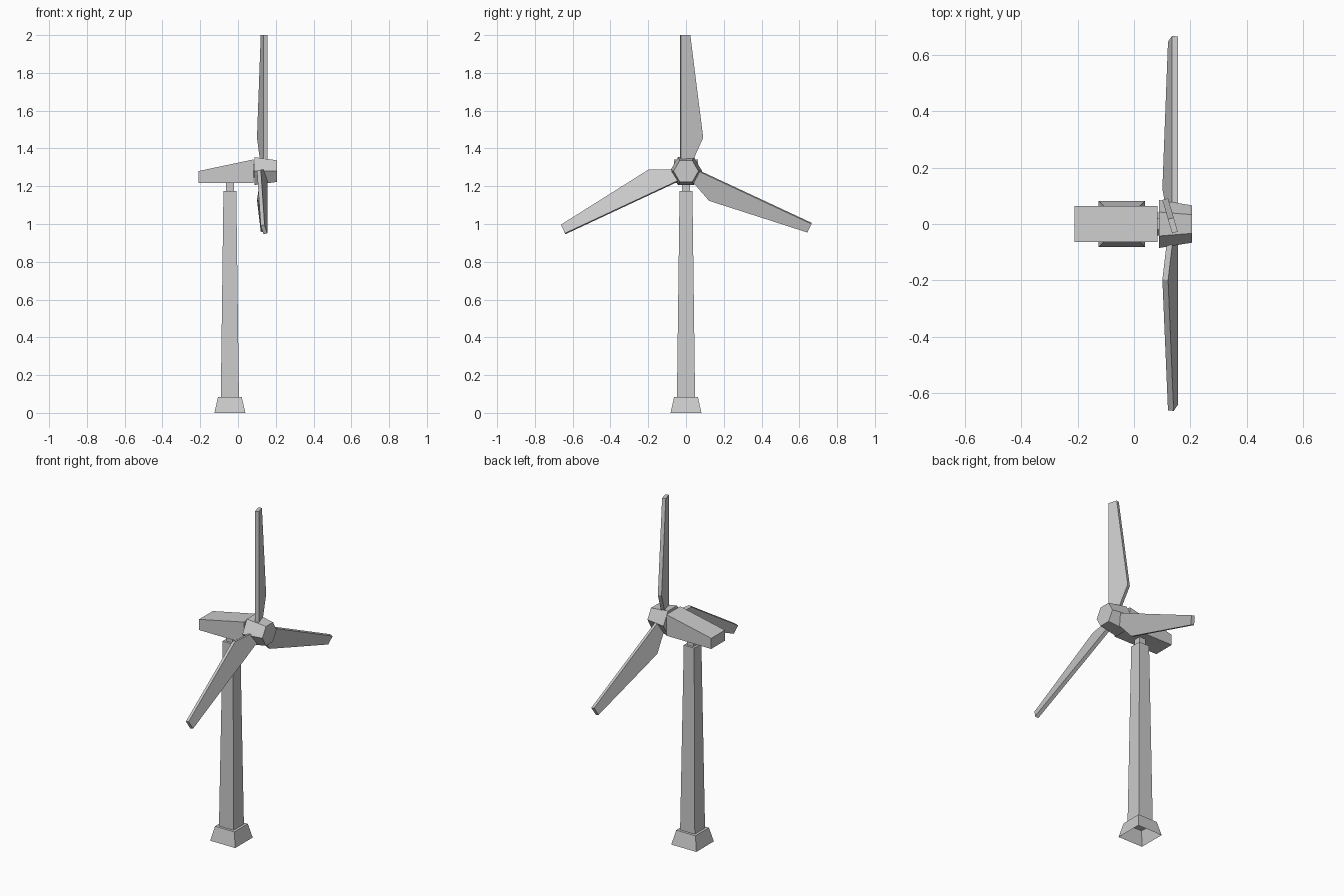
import bpy
import math
from mathutils import Matrix, Vector

old = bpy.data.objects.get("Cube")
if old:
    bpy.data.objects.remove(old, do_unlink=True)

GREY = (0.6, 0.6, 0.6, 1)
grey = bpy.data.materials.new("light_grey")
grey.use_nodes = True
grey.diffuse_color = GREY
grey.node_tree.nodes["Principled BSDF"].inputs["Base Color"].default_value = GREY

TOWER_X = -0.043
HUB = Vector((0, 0, 1.28))


def loft(name, rings, cap_start=True, cap_end=True):
    """Join matching rings of points with quads and close the ends."""
    n = len(rings[0])
    verts = [p for ring in rings for p in ring]
    faces = []
    for r in range(len(rings) - 1):
        for i in range(n):
            a, b = r * n + i, r * n + (i + 1) % n
            faces.append((a, b, b + n, a + n))
    if cap_start:
        faces.append(tuple(reversed(range(n))))
    if cap_end:
        faces.append(tuple(range(len(verts) - n, len(verts))))
    mesh = bpy.data.meshes.new(name)
    mesh.from_pydata(verts, [], faces)
    mesh.materials.append(grey)
    obj = bpy.data.objects.new(name, mesh)
    bpy.context.collection.objects.link(obj)
    return obj


def square(half, z):
    return [(TOWER_X + sx * half, sy * half, z)
            for sx, sy in ((-1, -1), (1, -1), (1, 1), (-1, 1))]


def hexagon(radius, x):
    return [HUB + Vector((x, radius * math.cos(a), radius * math.sin(a)))
            for a in (math.radians(60 * i) for i in range(6))]


# Tower: hollow foot, tapered mast and narrow neck
loft("foot", [square(0.082, 0), square(0.063, 0.083)], cap_start=False)
loft("mast", [square(0.048, 0.083), square(0.034, 1.175)])
loft("neck", [square(0.021, 1.175), square(0.021, 1.217)])

# Nacelle: wedge-shaped side profile swept across the width
profile = ((-0.21, 1.217), (-0.21, 1.28), (0.083, 1.342), (0.083, 1.217))
loft("nacelle", [[(x, y, z) for x, z in profile] for y in (0.064, -0.064)])

# Hub and the short shaft behind it
loft("shaft", [hexagon(0.04, 0.07), hexagon(0.04, 0.1)])
loft("hub", [hexagon(0.085, 0.088), hexagon(0.066, 0.206)])

# Blades: pitched slabs, straight on one edge and flared on the other
chord = Vector((-0.28, 0.96, 0)).normalized()
thick = Vector((chord.y, -chord.x, 0))
trail = Vector((0.145, -0.03, 0))


def blade_ring(width, radius, spin):
    end = trail + chord * width
    half = thick * 0.0105
    ring = (trail - half, trail + half, end + half, end - half)
    return [HUB + spin @ (p + Vector((0, 0, radius))) for p in ring]


for label, angle in (("top", 0), ("left", -115), ("right", 115)):
    turn = Matrix.Rotation(math.radians(angle), 3, "X")
    loft(label + "_blade", [blade_ring(w, r, turn) for w, r in
                            ((0.064, 0.05), (0.123, 0.177), (0.052, 0.72))])
